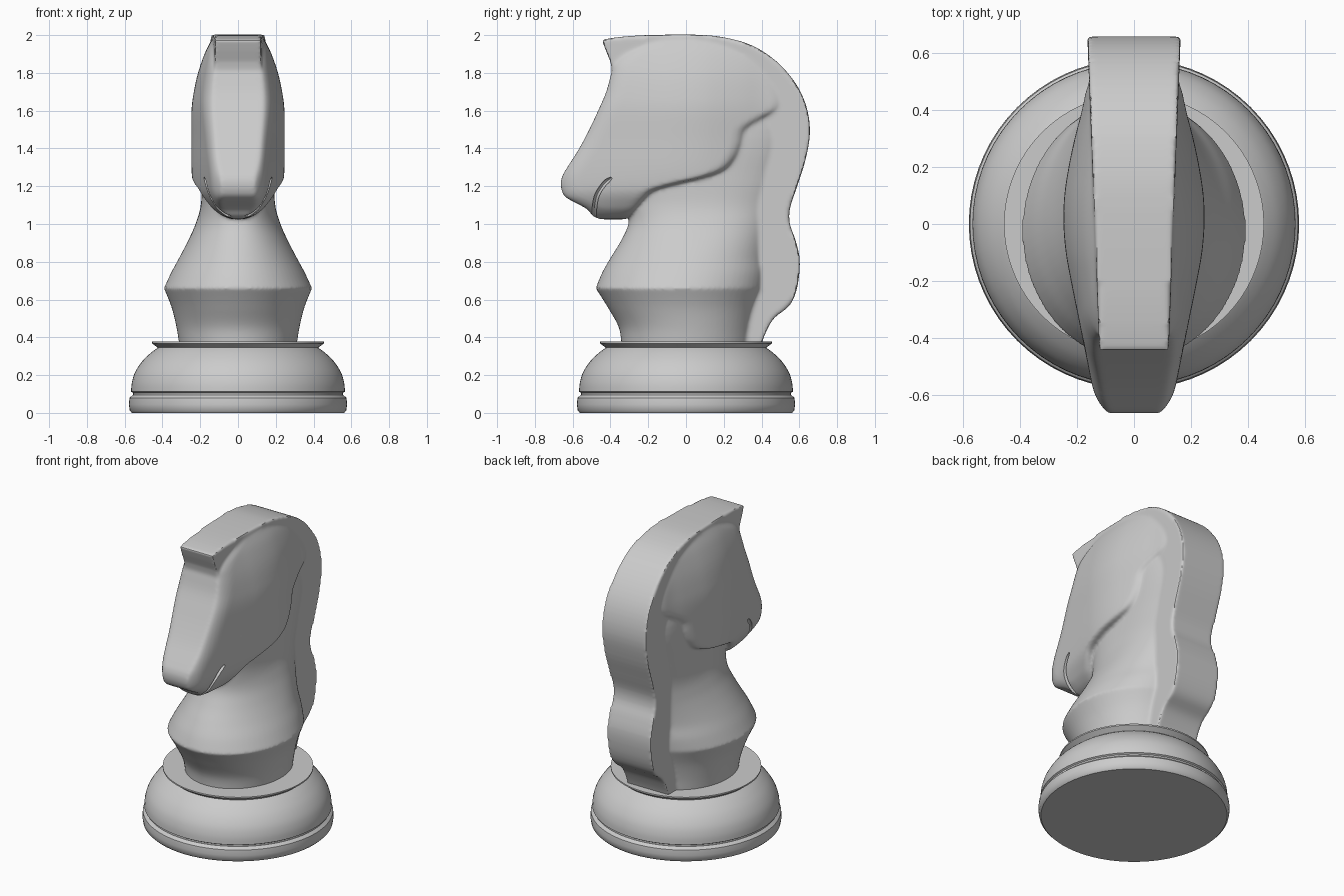
import bpy, bmesh, math

if "Cube" in bpy.data.objects:
    bpy.data.objects.remove(bpy.data.objects["Cube"])


def spline(pts, n=6):
    """Smooth curve through the points (Catmull-Rom)."""
    out = []
    for i in range(len(pts) - 1):
        p0, p1, p2, p3 = pts[max(i - 1, 0)], pts[i], pts[i + 1], pts[min(i + 2, len(pts) - 1)]
        for k in range(n):
            t = k / n
            out.append(tuple(b + 0.5 * t * (c - a + t * (2*a - 5*b + 4*c - d + t * (3*(b - c) + d - a)))
                             for a, b, c, d in zip(p0, p1, p2, p3)))
    return out + [tuple(pts[-1])]


def lookup(table, x):
    """Linear interpolation in a table of (x, value)."""
    if x <= table[0][0]:
        return table[0][1]
    for (a, va), (b, vb) in zip(table, table[1:]):
        if x <= b:
            return va + (vb - va) * (x - a) / max(b - a, 1e-6)
    return table[-1][1]


def loft(name, rings):
    """Closed mesh skinned over rings with equal point counts."""
    bm = bmesh.new()
    rows = [[bm.verts.new(p) for p in r] for r in rings]
    n = len(rows[0])
    for a, b in zip(rows, rows[1:]):
        for i in range(n):
            j = (i + 1) % n
            bm.faces.new((a[i], a[j], b[j], b[i]))
    bm.faces.new(rows[0])
    bm.faces.new(rows[-1])
    bmesh.ops.recalc_face_normals(bm, faces=bm.faces[:])
    me = bpy.data.meshes.new(name)
    bm.to_mesh(me)
    bm.free()
    ob = bpy.data.objects.new(name, me)
    bpy.context.collection.objects.link(ob)
    return ob


def activate(*obs):
    bpy.ops.object.select_all(action='DESELECT')
    for o in obs:
        o.select_set(True)
    bpy.context.view_layer.objects.active = obs[0]


# Turned base with bead, groove, dome and lip
dome = spline([(.566, .112), (.562, .16), (.545, .215), (.51, .27), (.465, .315), (.425, .345)], 4)
profile = [(.562, 0), (.573, .012), (.578, .045), (.574, .08), (.556, .096), (.556, .106)] \
    + dome + [(.455, .368), (.455, .377)]
base = loft("base", [[(r * math.cos(a), r * math.sin(a), z)
                      for a in (2 * math.pi * i / 72 for i in range(72))] for r, z in profile])
activate(base)
bpy.ops.object.shade_smooth_by_angle(angle=math.radians(35))

# Neck: horizontal oval sections (z, front y, back y, half width, squareness)
below = [(.34, -.34, .36, .308, 2), (.45, -.355, .37, .325, 2), (.56, -.415, .395, .352, 2),
         (.66, -.478, .43, .392, 2)]
above = [(.66, -.478, .43, .392, 2), (.74, -.445, .44, .355, 2), (.82, -.40, .44, .312, 2),
         (.91, -.345, .45, .265, 2.1), (1.0, -.305, .47, .225, 2.2), (1.1, -.30, .49, .197, 2.4),
         (1.25, -.30, .53, .19, 2.6), (1.5, -.2, .57, .185, 2.6), (1.8, -.1, .4, .15, 2.4)]
rings = []
for z, f, b, w, e in spline(below)[:-1] + spline(above):
    ring = []
    for i in range(72):
        c, s = math.cos(2 * math.pi * i / 72), math.sin(2 * math.pi * i / 72)
        ring.append((math.copysign(abs(c) ** (2 / e), c) * w,
                     (f + b) / 2 + math.copysign(abs(s) ** (2 / e), s) * (b - f) / 2, z))
    rings.append(ring)
neck = loft("horse_body", rings)

# Head: front line, jaw line, width along y and width factor along z
FRONT = spline([(1.025, -.45), (1.04, -.49), (1.08, -.525), (1.12, -.60), (1.15, -.645), (1.2, -.662),
                (1.25, -.656), (1.3, -.628), (1.4, -.565), (1.5, -.512), (1.6, -.465), (1.7, -.422),
                (1.8, -.395), (1.85, -.38), (1.9, -.33), (1.97, -.2)])
JAW = spline([(1.025, -.32), (1.08, -.27), (1.14, -.22), (1.18, -.17), (1.215, -.05), (1.25, .1),
              (1.29, .2), (1.35, .255), (1.42, .288), (1.5, .312), (1.56, .4), (1.62, .5), (1.7, .5),
              (1.8, .44), (1.9, .34), (1.97, .15)])
WIDTH = spline([(-.66, .115), (-.6, .14), (-.5, .16), (-.4, .18), (-.3, .2), (-.2, .22), (-.1, .238),
                (0, .246), (.1, .243), (.2, .228), (.3, .207), (.4, .182), (.5, .165)])
FACTOR = spline([(1.025, .15), (1.04, .4), (1.07, .62), (1.1, .75), (1.15, .9), (1.2, .97), (1.3, 1),
                 (1.45, 1), (1.6, 1), (1.7, .95), (1.8, .86), (1.9, .72), (1.97, .58)])


def half_width(y, z):
    def ease(d, size):
        t = min(max(d / size, 0), 1)
        return math.sqrt(1 - (1 - t) ** 2)
    nose = .76 + .24 * ease(y - lookup(FRONT, z), .1)
    cheek = .88 + .12 * ease(lookup(JAW, z) - y, .06)
    return lookup(WIDTH, y) * lookup(FACTOR, z) * nose * cheek


rings = []
for k in range(90):
    z = 1.025 + .945 * k / 89
    f, b = lookup(FRONT, z), lookup(JAW, z)
    ys = [f + (b - f) * (.5 - .5 * math.cos(math.pi * i / 40)) for i in range(41)]
    rings.append([(half_width(y, z), y, z) for y in ys]
                 + [(-half_width(y, z), y, z) for y in reversed(ys)])
head = loft("head", rings)

# Mane plate with the pointed forelock, tapering toward the front
crest = spline([(.395, .35), (.42, .42), (.465, .5), (.545, .565), (.582, .64), (.6, .74), (.6, .83),
                (.578, .92), (.55, 1.0), (.55, 1.08), (.585, 1.19), (.63, 1.33), (.656, 1.48),
                (.638, 1.62), (.58, 1.745), (.48, 1.86), (.35, 1.945), (.2, 1.988), (.05, 2.002),
                (-.2, 2.0), (-.35, 1.99), (-.445, 1.975)], 4)
outline = crest + [(-.425, 1.92), (-.4, 1.86), (-.39, 1.8), (-.1, 1.6), (.25, 1.4), (.25, .35)]
mane = loft("mane", [[(s * (.122 + .038 * (y + .43)), y, z) for y, z in outline] for s in (-1, 1)])

# Fuse the three parts into one softly blended body
activate(neck, head, mane)
bpy.ops.object.join()
m = neck.modifiers.new("fuse", 'REMESH')
m.mode, m.voxel_size = 'VOXEL', .01
bpy.ops.object.modifier_apply(modifier="fuse")
m = neck.modifiers.new("soften", 'SMOOTH')
m.factor, m.iterations = .5, 6
bpy.ops.object.modifier_apply(modifier="soften")

# Mouth grooves carved on both sides
mouth = spline([(-.395, 1.245), (-.435, 1.21), (-.47, 1.155), (-.483, 1.1), (-.487, 1.05), (-.49, 1.02)], 5)
for side in (-1, 1):
    rings = []
    for i, (y, z) in enumerate(mouth):
        (y0, z0), (y1, z1) = mouth[max(i - 1, 0)], mouth[min(i + 1, len(mouth) - 1)]
        d = math.hypot(y1 - y0, z1 - z0)
        ny, nz = -(z1 - z0) / d, (y1 - y0) / d
        r = .013 * min(1, .4 + i / 5)
        x = side * (half_width(y, z) - .002)
        rings.append([(x + 1.6 * r * math.cos(a), y + r * ny * math.sin(a), z + r * nz * math.sin(a))
                      for a in (math.pi * k / 5 for k in range(10))])
    cutter = loft("mouth_cutter", rings)
    cutter.hide_render = True
    activate(neck)
    m = neck.modifiers.new("mouth", 'BOOLEAN')
    m.operation, m.solver, m.object = 'DIFFERENCE', 'EXACT', cutter
    bpy.ops.object.modifier_apply(modifier="mouth")
    bpy.data.objects.remove(cutter)

activate(neck)
bpy.ops.object.shade_smooth_by_angle(angle=math.radians(40))
